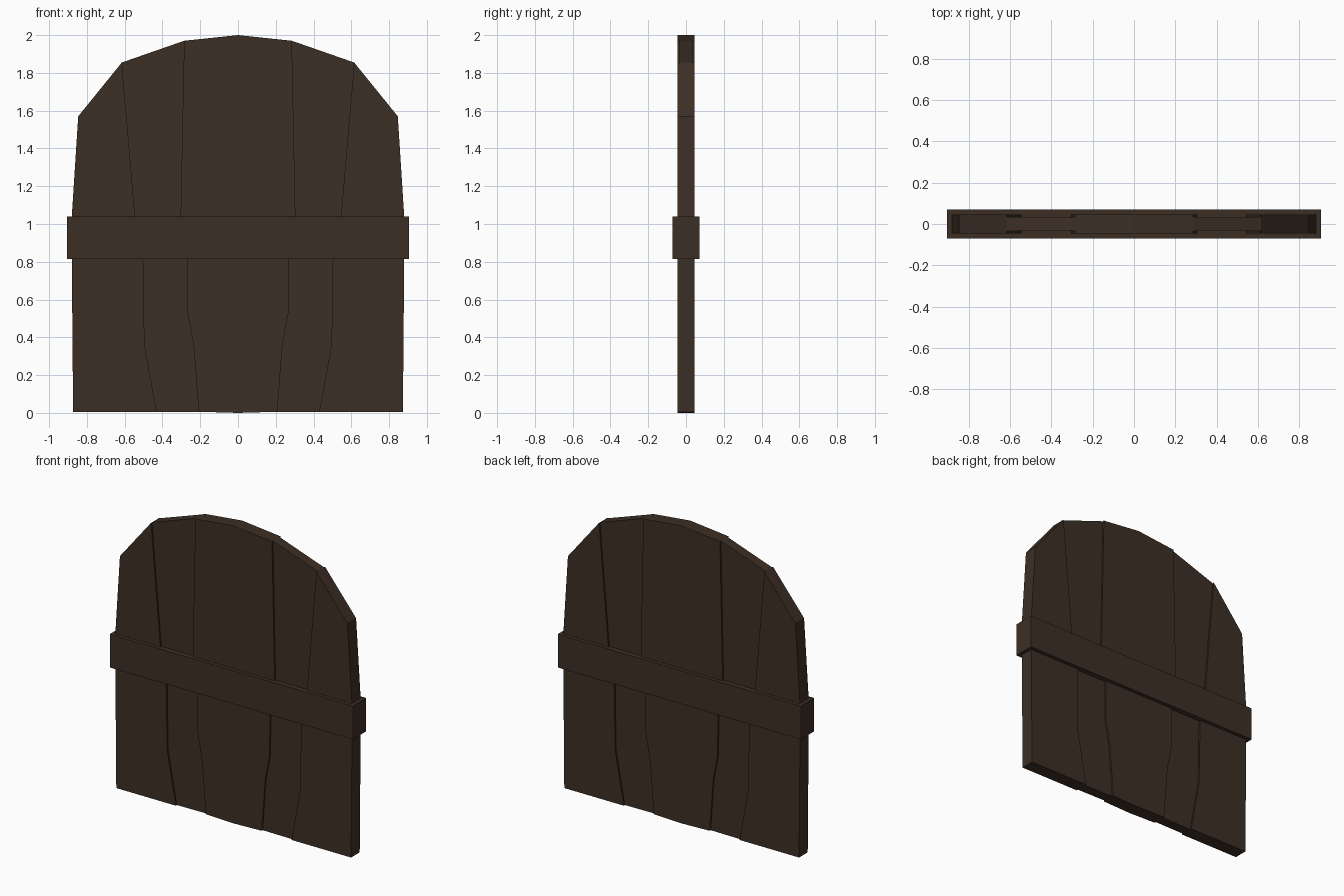
import bpy
import bmesh

cube = bpy.data.objects.get("Cube")
if cube:
    bpy.data.objects.remove(cube, do_unlink=True)

wood = bpy.data.materials.new("dark_brown_wood")
wood.use_nodes = True
colour = (0.046, 0.028, 0.018, 1)
wood.diffuse_color = colour
wood.node_tree.nodes["Principled BSDF"].inputs["Base Color"].default_value = colour


def slab(name, outline, half_depth):
    """Extrude an (x, z) outline to both sides of y = 0."""
    bm = bmesh.new()
    face = bm.faces.new([bm.verts.new((x, -half_depth, z)) for x, z in outline])
    grown = bmesh.ops.extrude_face_region(bm, geom=[face])["geom"]
    moved = [v for v in grown if isinstance(v, bmesh.types.BMVert)]
    bmesh.ops.translate(bm, verts=moved, vec=(0, 2 * half_depth, 0))
    bmesh.ops.recalc_face_normals(bm, faces=bm.faces)
    mesh = bpy.data.meshes.new(name)
    bm.to_mesh(mesh)
    bm.free()
    mesh.materials.append(wood)
    obj = bpy.data.objects.new(name, mesh)
    bpy.context.collection.objects.link(obj)
    return obj


def mirrored(points):
    return [(-x, z) for x, z in points]


# Seams between planks on the left half, listed from bottom to top
inner_seam = [(0.208, 0.006), (0.235, 0.36), (0.267, 0.53), (0.27, 0.82),
              (0.304, 1.04), (0.285, 1.97)]
outer_seam = [(0.43, 0.004), (0.495, 0.36), (0.502, 0.82), (0.545, 1.04),
              (0.615, 1.855)]
rim = [(0.873, 0.004), (0.88, 0.82), (0.88, 1.04), (0.846, 1.57)]

# Centre plank, proud of its neighbours
slab("centre_plank", [(0, 0)] + inner_seam + [(0, 2)]
     + mirrored(inner_seam)[::-1], 0.046)

# Recessed middle planks and proud outer planks, one pair per side
middle = inner_seam + outer_seam[::-1]
outer = outer_seam + rim[::-1]
for side, flip in (("left", list), ("right", mirrored)):
    slab(side + "_middle_plank", flip(middle), 0.035)
    slab(side + "_outer_plank", flip(outer), 0.046)

# Crossband wrapping all planks
slab("crossband", [(-0.904, 0.816), (0.904, 0.816), (0.904, 1.04), (-0.904, 1.04)], 0.071)
